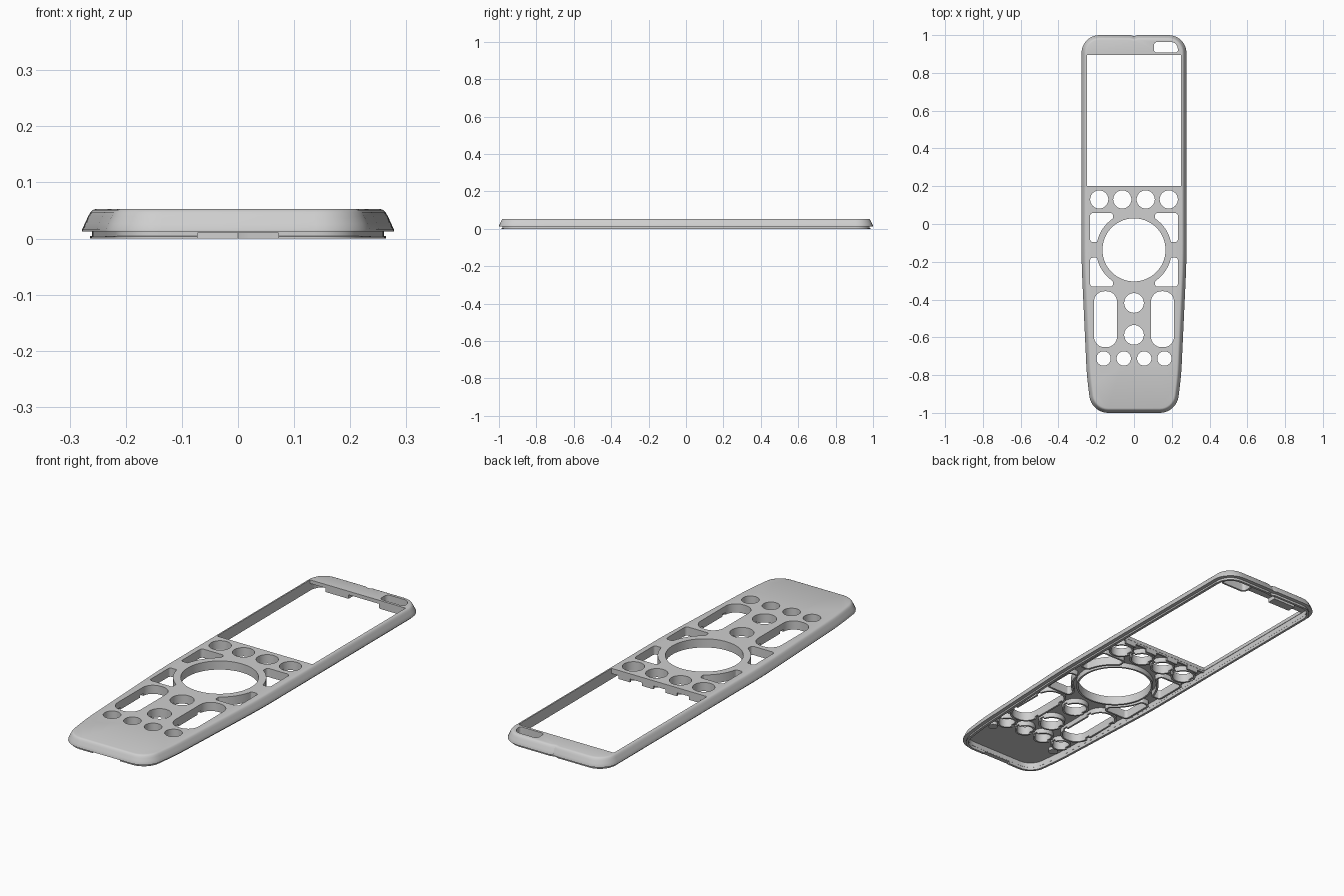
import bpy
import bmesh
from math import sin, cos, tan, pi, radians, atan2
from mathutils import Vector

cube = bpy.data.objects.get("Cube")
if cube:
    bpy.data.objects.remove(cube)

grey = bpy.data.materials.new("light grey plastic")
grey.use_nodes = True
colour = (0.62, 0.62, 0.62, 1)
grey.diffuse_color = colour
grey.node_tree.nodes["Principled BSDF"].inputs["Base Color"].default_value = colour

TOP, CEILING, COLLAR_FOOT = 0.053, 0.036, 0.012


def rounded(corners, steps=8):
    """Counter-clockwise outline from (x, y, fillet radius) corners."""
    out = []
    for i, (x, y, r) in enumerate(corners):
        p = Vector((x, y))
        if r == 0:
            out.append(p)
            continue
        u = (p - Vector(corners[i - 1][:2])).normalized()
        v = (Vector(corners[(i + 1) % len(corners)][:2]) - p).normalized()
        turn = atan2(u.x * v.y - u.y * v.x, u.dot(v))
        start = p - u * r * tan(turn / 2)
        centre = start + Vector((-u.y, u.x)) * r
        a0 = atan2(start.y - centre.y, start.x - centre.x)
        for k in range(steps + 1):
            a = a0 + turn * k / steps
            out.append(centre + Vector((cos(a), sin(a))) * r)
    return out


def inset(loop, d):
    """Move a counter-clockwise outline inward by d."""
    out = []
    for i, p in enumerate(loop):
        u = (p - loop[i - 1]).normalized()
        v = (loop[(i + 1) % len(loop)] - p).normalized()
        a, b = Vector((-u.y, u.x)), Vector((-v.y, v.x))
        out.append(p + (a + b) * d / (1 + a.dot(b)))
    return out


def circle(x, y, r, n=40):
    return [Vector((x + r * cos(2 * pi * k / n), y + r * sin(2 * pi * k / n))) for k in range(n)]


def box(x0, x1, y0, y1, r=0):
    return rounded([(x0, y0, r), (x1, y0, r), (x1, y1, r), (x0, y1, r)])


def mirror_x(loop):
    return [Vector((-p.x, p.y)) for p in reversed(loop)]


def mirror_y(loop, axis):
    return [Vector((p.x, 2 * axis - p.y)) for p in reversed(loop)]


def add_skin(bm, loops, closed=False):
    """Skin (outline, z) loops in order; returns the rows of vertices."""
    rows = [[bm.verts.new((p.x, p.y, z)) for p in loop] for loop, z in loops]
    pairs = list(zip(rows, rows[1:])) + ([(rows[-1], rows[0])] if closed else [])
    for a, b in pairs:
        for i in range(len(a)):
            bm.faces.new((a[i - 1], a[i], b[i], b[i - 1]))
    return rows


def add_prism(bm, loop, z0, z1):
    rows = add_skin(bm, [(loop, z0), (loop, z1)])
    bm.faces.new(rows[0][::-1])
    bm.faces.new(rows[1])


def fill_plate(bm, rows, up):
    """Fill the first row of vertices, leaving the other rows as holes."""
    edges = [bm.edges.get((row[i - 1], row[i])) for row in rows for i in range(len(row))]
    made = bmesh.ops.triangle_fill(bm, edges=edges, use_beauty=True, normal=(0, 0, up))
    for item in made["geom"]:
        if isinstance(item, bmesh.types.BMFace):
            item.normal_update()
            if item.normal.z * up < 0:
                item.normal_flip()


def finish(name, bm):
    mesh = bpy.data.meshes.new(name)
    bm.to_mesh(mesh)
    bm.free()
    mesh.materials.append(grey)
    obj = bpy.data.objects.new(name, mesh)
    bpy.context.collection.objects.link(obj)
    return obj


def activate(obj):
    bpy.ops.object.select_all(action='DESELECT')
    obj.select_set(True)
    bpy.context.view_layer.objects.active = obj


def cut(obj, cutter):
    cutter.hide_render = True
    mod = obj.modifiers.new("cut", 'BOOLEAN')
    mod.operation, mod.solver, mod.object = 'DIFFERENCE', 'EXACT', cutter
    activate(obj)
    bpy.ops.object.modifier_apply(modifier=mod.name)
    bpy.data.objects.remove(cutter)


def smooth(obj):
    activate(obj)
    bpy.ops.object.shade_smooth_by_angle(angle=radians(30))


# Button openings
RING_Y = -0.137
buttons = [circle(s * x, 0.13, 0.048) for x in (0.062, 0.184) for s in (-1, 1)]
buttons += [circle(s * x, -0.712, 0.038) for x in (0.054, 0.161) for s in (-1, 1)]
buttons += [circle(0, y, 0.052) for y in (-0.418, -0.587)]
long_slot = box(0.09, 0.212, -0.652, -0.356, 0.055)
buttons += [long_slot, mirror_x(long_slot)]

# Four curved openings around the ring
arc = [(0.2 * cos(radians(a)), RING_Y + 0.2 * sin(radians(a))) for a in range(56, 11, -4)]
pocket = rounded([(0.232, arc[-1][1], 0.012), (0.232, 0.058, 0.014), (0.112, 0.058, 0.012)]
                 + [(x, y, 0.006 if i in (0, len(arc) - 1) else 0)
                    for i, (x, y) in enumerate(arc)], steps=5)
for p in (pocket, mirror_y(pocket, RING_Y)):
    buttons += [p, mirror_x(p)]
buttons.append(circle(0, RING_Y, 0.167, 72))

# Slot at the head end and the screen opening
buttons.append(rounded([(0.105, 0.908, 0.015), (0.232, 0.908, 0.012),
                        (0.232, 0.964, 0.038), (0.105, 0.964, 0.02)]))
screen = box(-0.25, 0.25, 0.2, 0.896)

# Face shell: curved rim with a tiny rear notch, pierced plate, hollow underside
half = [(0.225, -1, 0.1), (0.25, -0.8, 1.5), (0.278, -0.2, 4), (0.278, 1, 0.095), (0.018, 1, 0)]
outline = rounded(half + [(0, 0.994, 0)] + [(-x, y, r) for x, y, r in reversed(half)])
profile = [(0.026, CEILING), (0.026, 0.013), (0, 0.013), (0, 0.016), (0.005, 0.027),
           (0.011, 0.04), (0.015, 0.047), (0.019, 0.051), (0.025, TOP)]
bm = bmesh.new()
rim = add_skin(bm, [(inset(outline, d), z) for d, z in profile])
walls = [add_skin(bm, [(loop, TOP), (loop, CEILING)]) for loop in buttons + [screen]]
fill_plate(bm, [rim[-1]] + [w[0] for w in walls], 1)
fill_plate(bm, [rim[0]] + [w[1] for w in walls], -1)
smooth(finish("face_shell", bm))

# Recessed lip below the rim, open in the middle of the front
bm = bmesh.new()
lip_profile = [(0.0255, 0.015), (0.0255, 0), (0.014, 0), (0.014, 0.004),
               (0.018, 0.005), (0.018, 0.015)]
add_skin(bm, [(inset(outline, d), z) for d, z in lip_profile], closed=True)
lip = finish("lower_lip", bm)
bm = bmesh.new()
add_prism(bm, box(-0.072, 0.072, -1.05, -0.93), -0.1, 0.01)
cut(lip, finish("gap_cutter", bm))
smooth(lip)

# Collars under every button opening
bm = bmesh.new()
for loop in buttons:
    outer = inset(loop, -0.009)
    add_skin(bm, [(loop, CEILING), (loop, COLLAR_FOOT),
                  (outer, COLLAR_FOOT), (outer, CEILING)], closed=True)
collars = finish("button_collars", bm)

# Notches in the collar feet
bm = bmesh.new()
for y in (0.13, -0.418, -0.587, -0.712):
    add_prism(bm, box(-0.24, 0.24, y - 0.012, y + 0.012), 0, 0.022)
cut(collars, finish("notch_cutter", bm))
smooth(collars)

# Ledge and tabs along the screen opening
bm = bmesh.new()
add_prism(bm, box(-0.25, 0.25, 0.19, 0.199), 0.028, CEILING)
for x in (-0.184, -0.062, 0.062, 0.184):
    add_prism(bm, box(x - 0.03, x + 0.03, 0.19, 0.199), COLLAR_FOOT, 0.028)
add_prism(bm, box(-0.17, -0.05, 0.898, 0.94), 0.016, CEILING)
finish("screen_tabs", bm)

# Small round bosses at the tail end
bm = bmesh.new()
for s in (-1, 1):
    add_prism(bm, circle(s * 0.18, -0.79, 0.022, 24), 0.02, CEILING)
smooth(finish("tail_bosses", bm))
